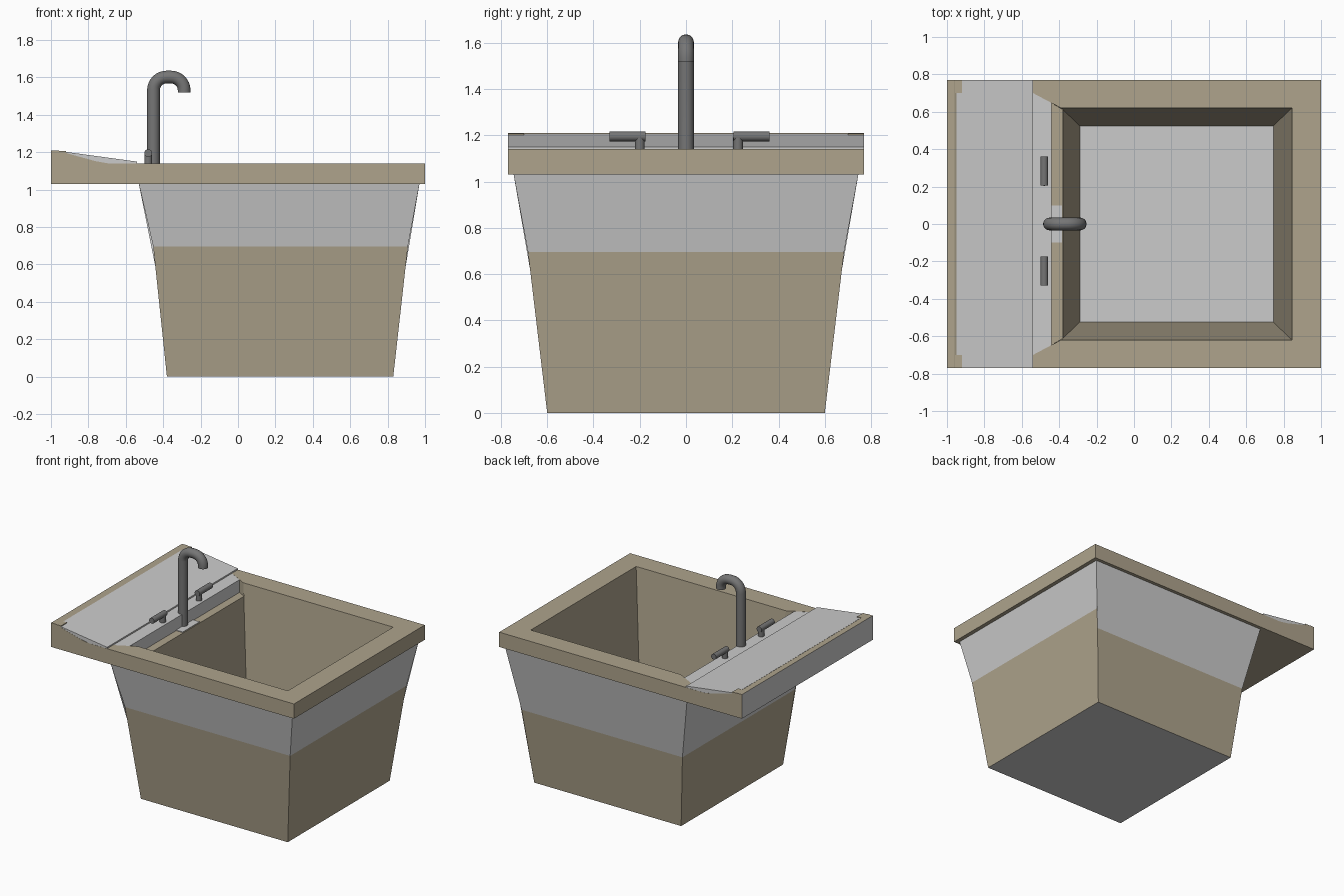
import bpy, bmesh, math
from mathutils import Vector

if "Cube" in bpy.data.objects:
    bpy.data.objects.remove(bpy.data.objects["Cube"])


def material(name, colour):
    m = bpy.data.materials.new(name)
    m.diffuse_color = (*colour, 1)
    m.use_nodes = True
    m.node_tree.nodes["Principled BSDF"].inputs["Base Color"].default_value = m.diffuse_color
    return m


TAN = material("tan", (0.425, 0.37, 0.265))
GREY = material("grey", (0.52, 0.52, 0.52))
DARK = material("dark_metal", (0.18, 0.18, 0.18))


def finish(name, bm, *mats, fix=True):
    if fix:
        bmesh.ops.recalc_face_normals(bm, faces=bm.faces)
    me = bpy.data.meshes.new(name)
    bm.to_mesh(me)
    bm.free()
    for m in mats:
        me.materials.append(m)
    ob = bpy.data.objects.new(name, me)
    bpy.context.collection.objects.link(ob)
    return ob


def prism(name, base, offset, *mats):
    """Extrude a polygon of 3D points along an offset."""
    bm = bmesh.new()
    off = Vector(offset)
    lo = [bm.verts.new(p) for p in base]
    hi = [bm.verts.new(Vector(p) + off) for p in base]
    bm.faces.new(lo)
    bm.faces.new(hi)
    for i in range(len(lo)):
        j = (i + 1) % len(lo)
        bm.faces.new((lo[i], lo[j], hi[j], hi[i]))
    return finish(name, bm, *mats)


def slab(name, xy, z0, z1, *mats):
    return prism(name, [(x, y, z0) for x, y in xy], (0, 0, z1 - z0), *mats)


def side_profile(name, xz, half, *mats):
    return prism(name, [(x, -half, z) for x, z in xz], (0, 2 * half, 0), *mats)


def loft(name, levels, bands, skip=(), floor=True, inward=False):
    """Rectangular rings (x0, x1, half_y, z); sides are front, right, back, left.
    bands gives each band's material: 0 tan, 1 grey; the floor is grey."""
    bm = bmesh.new()
    rings = [[bm.verts.new(p) for p in ((a, -h, z), (b, -h, z), (b, h, z), (a, h, z))]
             for a, b, h, z in levels]
    if floor:
        bm.faces.new(rings[0][::-1]).material_index = 1
    for k in range(len(rings) - 1):
        for i in range(4):
            if (k, i) not in skip:
                j = (i + 1) % 4
                f = bm.faces.new((rings[k][i], rings[k][j], rings[k + 1][j], rings[k + 1][i]))
                f.material_index = bands[k]
    if inward:
        bmesh.ops.reverse_faces(bm, faces=bm.faces)
    return finish(name, bm, TAN, GREY, fix=False)


# Tapered tub: tan below, grey band above; the band reaches lower at back and left
foot, brim = (-0.38, 0.83, 0.60, 0), (-0.53, 0.97, 0.745, 1.03)
loft("tub_front_right", [foot, (-0.453, 0.908, 0.683, 0.695), brim], (0, 1),
     skip={(k, i) for k in (0, 1) for i in (2, 3)})
loft("tub_back_left", [foot, (-0.434, 0.89, 0.662, 0.55), brim], (0, 1),
     skip={(k, i) for k in (0, 1) for i in (0, 1)}, floor=False)

# Basin; its faucet side stops at the low ledge
loft("basin_inside", [(-0.29, 0.745, 0.525, 0.12), (-0.38, 0.835, 0.611, 1.045), (-0.39, 0.845, 0.62, 1.14)],
     (0, 0), skip={(1, 3)}, inward=True)

# U-shaped rim with chamfered ends
slab("rim", [(-0.54, -0.77), (1, -0.77), (1, 0.77), (-0.54, 0.77), (-0.54, 0.70), (-0.39, 0.62),
             (0.845, 0.62), (0.845, -0.62), (-0.39, -0.62), (-0.54, -0.70)], 1.03, 1.14, TAN)

# Overhanging back deck with a raised edge, grey on its end face
deck = side_profile("back_deck", [(-1, 1.03), (-1, 1.21), (-0.96, 1.21), (-0.95, 1.205), (-0.92, 1.196),
                                  (-0.76, 1.152), (-0.69, 1.14), (-0.54, 1.14), (-0.54, 1.03)], 0.77, TAN, GREY)
for p in deck.data.polygons:
    if abs(p.normal.x) > 0.9 and p.center.x < -0.97:
        p.material_index = 1

# Sloping drain board and its corner hooks
side_profile("drain_board", [(-0.95, 1.206), (-0.54, 1.15), (-0.54, 1.12), (-0.95, 1.12)], 0.769, GREY)
for s in (-1, 1):
    slab("board_corner", [(-0.96, s * 0.70), (-0.92, s * 0.70), (-0.92, s * 0.77), (-0.96, s * 0.77)],
         1.15, 1.208, TAN)

# Faucet ledge, low ledge and base plate
slab("faucet_ledge", [(-0.54, -0.70), (-0.44, -0.647), (-0.44, 0.647), (-0.54, 0.70)], 1.03, 1.139, GREY)
slab("low_ledge", [(-0.44, -0.647), (-0.38, -0.612), (-0.38, 0.612), (-0.44, 0.647)], 1.0, 1.045, TAN)
slab("faucet_plate", [(-0.44, -0.1), (-0.385, -0.1), (-0.385, 0.1), (-0.44, 0.1)], 1.03, 1.05, GREY)


def tube(name, pts, r):
    """Capped round tube along a path in the xz plane, or a straight one."""
    bm = bmesh.new()
    pts = [Vector(p) for p in pts]
    n, rings = 20, []
    for i, p in enumerate(pts):
        t = (pts[min(i + 1, len(pts) - 1)] - pts[max(i - 1, 0)]).normalized()
        u = Vector((1, 0, 0)) if abs(t.y) > 0.9 else Vector((0, 1, 0))
        v = t.cross(u)
        rings.append([bm.verts.new(p + r * (u * math.cos(a) + v * math.sin(a)))
                      for a in (2 * math.pi * k / n for k in range(n))])
    for a, b in zip(rings, rings[1:]):
        for k in range(n):
            bm.faces.new((a[k], a[(k + 1) % n], b[(k + 1) % n], b[k]))
    bm.faces.new(rings[0])
    bm.faces.new(rings[-1])
    ob = finish(name, bm, DARK)
    bpy.context.view_layer.objects.active = ob
    ob.select_set(True)
    bpy.ops.object.shade_smooth_by_angle(angle=math.radians(40))
    ob.select_set(False)


# Gooseneck spout: two rounded quarter bends with a short flat top
path = [(-0.452, 0, 1.045)]
for cx, start in ((-0.382, math.pi), (-0.358, math.pi / 2)):
    for k in range(9):
        a = start - math.pi / 2 * k / 8
        path.append((cx + 0.07 * math.cos(a), 0, 1.532 + 0.07 * math.sin(a)))
path.append((-0.288, 0, 1.52))
tube("spout", path, 0.034)

# Two lever handles on short posts
for y0, y1, yp in ((0.205, 0.36, 0.225), (-0.33, -0.175, -0.2)):
    tube("handle_bar", [(-0.48, y0, 1.195), (-0.48, y1, 1.195)], 0.021)
    tube("handle_post", [(-0.48, yp, 1.13), (-0.48, yp, 1.19)], 0.021)
